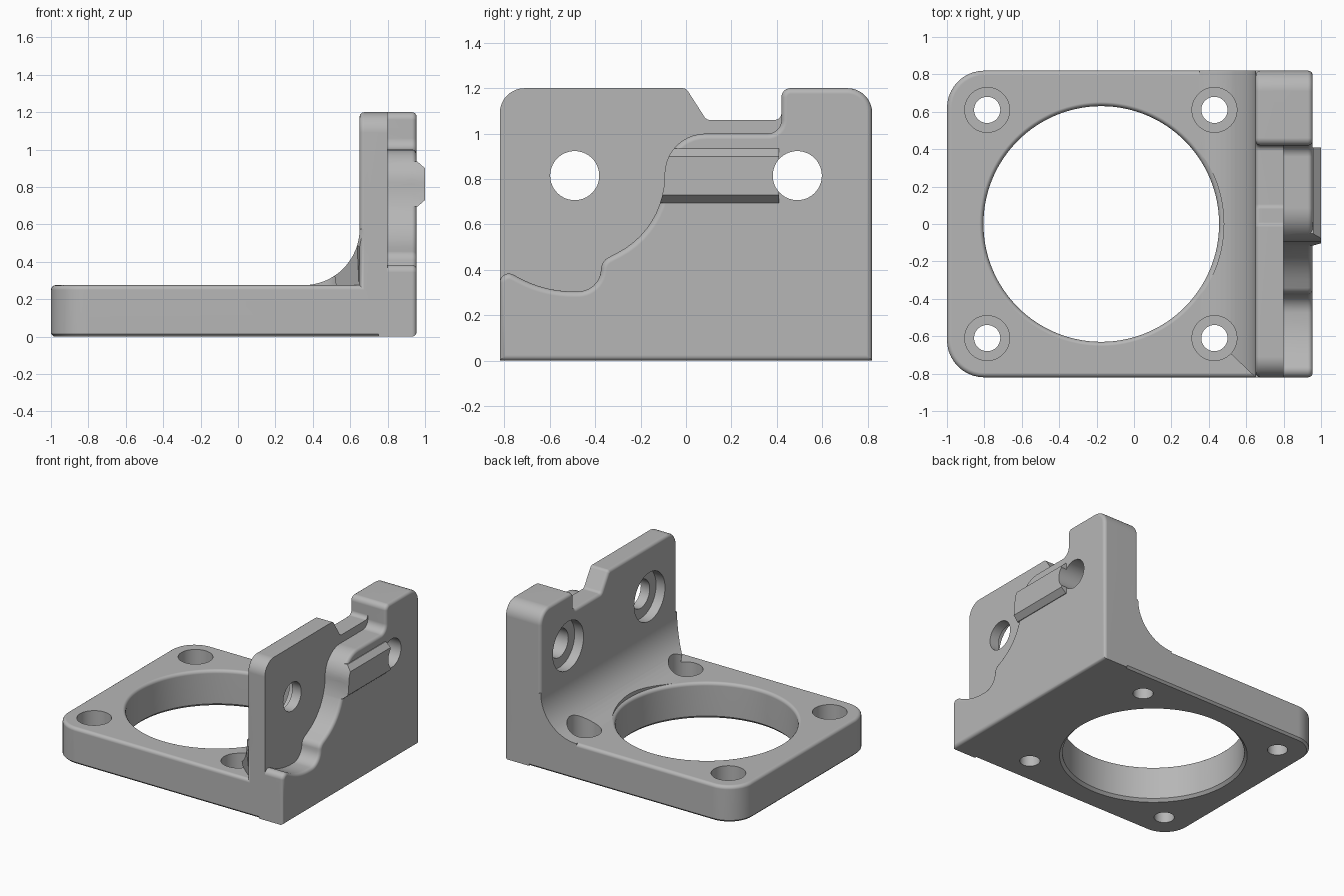
import bpy, bmesh, math
from mathutils import Vector

default = bpy.data.objects.get("Cube")
if default:
    bpy.data.objects.remove(default, do_unlink=True)

grey = bpy.data.materials.new("light_grey")
grey.use_nodes = True
grey.diffuse_color = (0.47, 0.47, 0.47, 1)
grey.node_tree.nodes["Principled BSDF"].inputs["Base Color"].default_value = grey.diffuse_color

AXES = {"x": lambda u, v, h: (h, u, v),
        "y": lambda u, v, h: (u, h, v),
        "z": lambda u, v, h: (u, v, h)}


def finish(name, bm):
    bmesh.ops.recalc_face_normals(bm, faces=bm.faces)
    mesh = bpy.data.meshes.new(name)
    bm.to_mesh(mesh)
    bm.free()
    mesh.materials.append(grey)
    obj = bpy.data.objects.new(name, mesh)
    bpy.context.collection.objects.link(obj)
    return obj


def rounded(corners, steps=10):
    """Outline with a fillet radius at each (u, v, radius) corner."""
    out = []
    for i, (u, v, r) in enumerate(corners):
        p = Vector((u, v))
        if r == 0:
            out.append(p)
            continue
        a = (Vector(corners[i - 1][:2]) - p).normalized()
        b = (Vector(corners[(i + 1) % len(corners)][:2]) - p).normalized()
        half = a.angle(b) / 2
        centre = p + (a + b).normalized() * r / math.sin(half)
        start = p + a * r / math.tan(half) - centre
        end = p + b * r / math.tan(half) - centre
        sweep = math.pi - 2 * half
        for k in range(steps + 1):
            t = k / steps
            w0 = math.sin((1 - t) * sweep) / math.sin(sweep)
            w1 = math.sin(t * sweep) / math.sin(sweep)
            out.append(centre + start * w0 + end * w1)
    return out


def prism(name, outline, lo, hi, axis, bevel_lo=0, bevel_hi=0):
    """Extrude an outline along an axis and soften the rims of its ends."""
    bm = bmesh.new()
    rings = [[bm.verts.new(AXES[axis](p[0], p[1], h)) for p in outline] for h in (lo, hi)]
    caps = [bm.faces.new(ring) for ring in rings]
    n = len(outline)
    for i in range(n):
        j = (i + 1) % n
        bm.faces.new((rings[0][i], rings[0][j], rings[1][j], rings[1][i]))
    bmesh.ops.recalc_face_normals(bm, faces=bm.faces)
    rims = [list(cap.edges) for cap in caps]
    for rim, size in zip(rims, (bevel_lo, bevel_hi)):
        if size:
            bmesh.ops.bevel(bm, geom=rim, offset=size, segments=1 if size < 0.02 else 4,
                            profile=0.5, affect='EDGES', clamp_overlap=False)
    return finish(name, bm)


def turned(name, profile, axis, u, v, n=64):
    """Solid of revolution from (radius, height) pairs."""
    bm = bmesh.new()
    rings = []
    for r, h in profile:
        angles = [2 * math.pi * k / n for k in range(n)]
        rings.append([bm.verts.new(AXES[axis](u + r * math.cos(t), v + r * math.sin(t), h))
                      for t in angles])
    for a, b in zip(rings, rings[1:]):
        for i in range(n):
            j = (i + 1) % n
            bm.faces.new((a[i], a[j], b[j], b[i]))
    bm.faces.new(rings[0])
    bm.faces.new(rings[-1])
    return finish(name, bm)


def combine(target, other, operation):
    other.hide_render = True
    mod = target.modifiers.new("combine", 'BOOLEAN')
    mod.operation = operation
    mod.solver = 'EXACT'
    mod.object = other
    bpy.context.view_layer.objects.active = target
    bpy.ops.object.modifier_apply(modifier=mod.name)
    bpy.data.objects.remove(other, do_unlink=True)


W = 0.82      # half width
SOFT = 0.025  # edge rounding

# Flat base with two rounded corners
bracket = prism("mounting_bracket", rounded([(-1, -W, 0.2), (0.9, -W, 0), (0.9, W, 0), (-1, W, 0.2)]),
                0, 0.275, "z", 0.015, SOFT)

# Concave web between base and wall, trimmed diagonally at the front
arc = [(0.35 + 0.3 * math.sin(t), 0.575 - 0.3 * math.cos(t))
       for t in (math.pi / 2 * k / 16 for k in range(17))]
web = prism("web", arc + [(0.72, 0.575), (0.72, 0.15), (0.35, 0.15)], -W, W, "y")
for vert in web.data.vertices:
    if vert.co.y < 0:
        vert.co.y += max(0, 0.65 - vert.co.x) * 0.95

# Upright wall with a notch in its top edge
wall = prism("wall", rounded([
    (-W, 0.1, 0), (-W, 1.2, 0.11), (0, 1.2, 0.03), (0.09, 1.06, 0.03),
    (0.42, 1.06, 0.03), (0.42, 1.2, 0.04), (W, 1.2, 0.11), (W, 0.1, 0)]),
    0.65, 0.8, "x", SOFT, 0)

# Thicker outer layer with a curved upper edge
layer_outline = rounded([
    (-W, 0, 0), (-W, 0.41, 0.04), (-0.62, 0.305, 0.5), (-0.385, 0.305, 0.1),
    (-0.37, 0.44, 0.06), (-0.1, 0.58, 0.38), (-0.09, 1.0, 0.18),
    (0.42, 1.0, 0.06), (0.42, 1.2, 0.04), (W, 1.2, 0.11), (W, 0, 0)])
layer = prism("outer_layer", layer_outline, 0.75, 0.955, "x", 0, SOFT)

# Raised rail, its end following the curved edge
rail = prism("rail", [(0.82, 0.695), (0.96, 0.695), (1, 0.73), (1, 0.9), (0.96, 0.935), (0.82, 0.935)],
             -0.2, 0.41, "y")
combine(rail, prism("rail_limit", layer_outline, 0.7, 1.1, "x"), 'INTERSECT')

for part in (web, wall, layer, rail):
    combine(bracket, part, 'UNION')

# Large central opening with softened rims
opening = turned("opening", [(0.66, -0.05), (0.65, 0), (0.63, 0.02), (0.63, 0.25), (0.634, 0.263),
                             (0.642, 0.271), (0.655, 0.276), (0.655, 0.45)], "z", -0.175, 0, 128)
combine(bracket, opening, 'DIFFERENCE')

# Counterbored screw holes in the base and wall
for y in (-0.61, 0.61):
    for x in (-0.785, 0.43):
        combine(bracket, turned("base_hole", [(0.07, -0.1), (0.07, 0.13), (0.12, 0.13), (0.12, 0.7)],
                                "z", x, y), 'DIFFERENCE')
for y in (-0.49, 0.49):
    combine(bracket, turned("wall_hole", [(0.185, 0.55), (0.185, 0.725), (0.108, 0.725), (0.108, 1.2)],
                            "x", y, 0.815), 'DIFFERENCE')

# Smooth curves, crisp edges
bpy.ops.object.select_all(action='DESELECT')
bracket.select_set(True)
bpy.context.view_layer.objects.active = bracket
bpy.ops.object.shade_smooth_by_angle(angle=math.radians(28))
weighted = bracket.modifiers.new("even_shading", 'WEIGHTED_NORMAL')
weighted.keep_sharp = True
